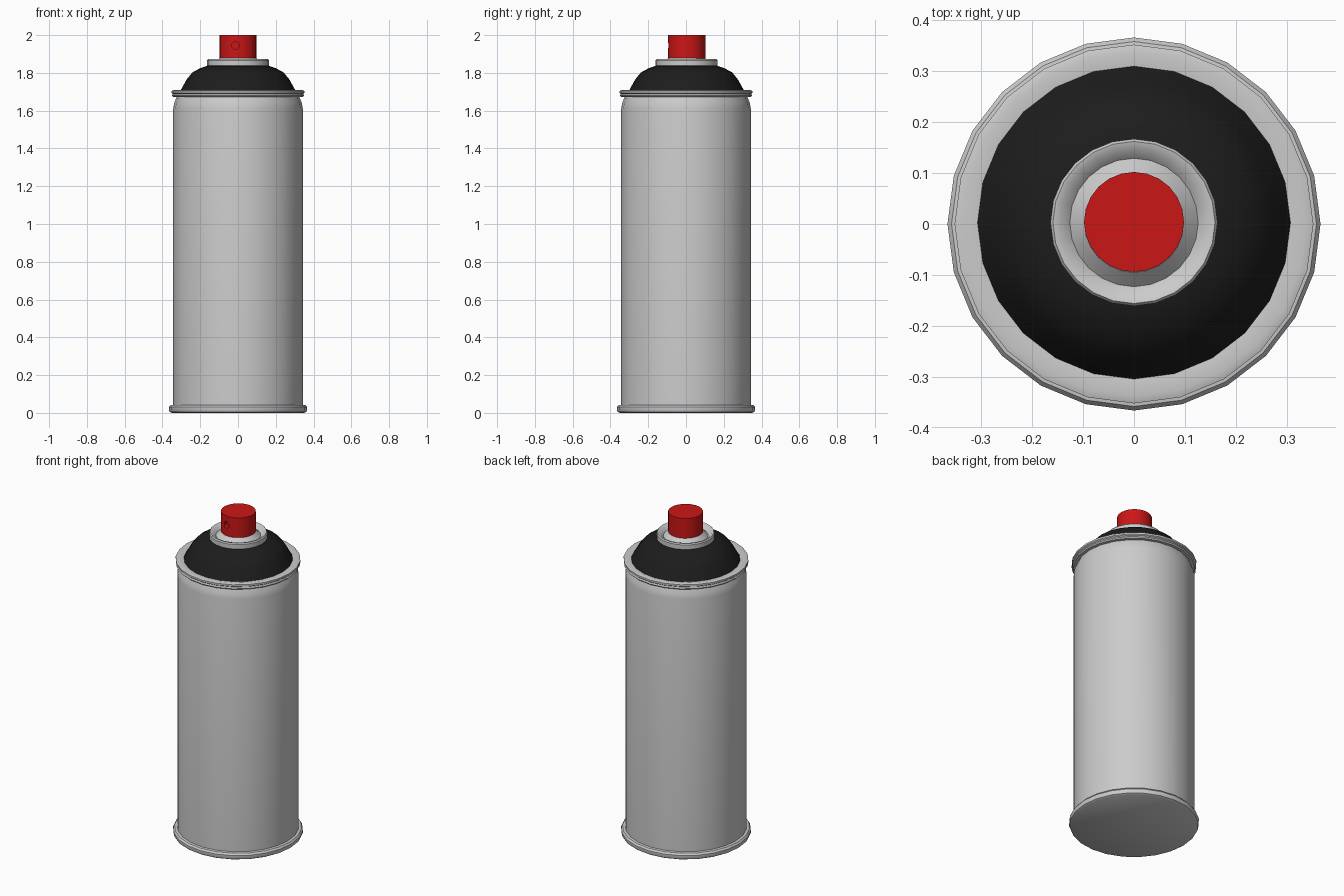
import bpy, bmesh
from math import radians, sin, cos, tau

if "Cube" in bpy.data.objects:
    bpy.data.objects.remove(bpy.data.objects["Cube"])

SIDES = 24


def material(name, color):
    m = bpy.data.materials.new(name)
    m.diffuse_color = color
    m.use_nodes = True
    m.node_tree.nodes["Principled BSDF"].inputs["Base Color"].default_value = m.diffuse_color
    return m


def lathe(name, profile, mat=None, y=0.0, angle=35):
    """Revolve (radius, z) points; ends with radius 0 close to a cap."""
    bm = bmesh.new()
    rings = [[bm.verts.new((r * cos(tau * i / SIDES), y + r * sin(tau * i / SIDES), z))
              for i in range(SIDES)] for r, z in profile]
    for a, b in zip(rings, rings[1:]):
        for i in range(SIDES):
            j = (i + 1) % SIDES
            bm.faces.new((a[i], a[j], b[j], b[i]))
    bm.faces.new(rings[0][::-1])
    bm.faces.new(rings[-1])
    bmesh.ops.recalc_face_normals(bm, faces=bm.faces)
    me = bpy.data.meshes.new(name)
    bm.to_mesh(me)
    bm.free()
    ob = bpy.data.objects.new(name, me)
    bpy.context.collection.objects.link(ob)
    if mat:
        me.materials.append(mat)
    bpy.ops.object.select_all(action='DESELECT')
    bpy.context.view_layer.objects.active = ob
    ob.select_set(True)
    bpy.ops.object.shade_smooth_by_angle(angle=radians(angle))
    return ob


black = material("black_paint", (0.012, 0.012, 0.012, 1))
red = material("red_plastic", (0.6, 0.008, 0.008, 1))

# Can body with rolled bottom and top rims
lathe("can_body", [
    (0.352, 0.0), (0.362, 0.006), (0.366, 0.016), (0.366, 0.03), (0.358, 0.041),
    (0.343, 0.043), (0.343, 1.61), (0.338, 1.64), (0.325, 1.672),
    (0.343, 1.672), (0.350, 1.679), (0.346, 1.689), (0.352, 1.694),
    (0.352, 1.705), (0.337, 1.71), (0.306, 1.703)])

# Domed shoulder
lathe("shoulder_dome", [
    (0.309, 1.70), (0.299, 1.716), (0.272, 1.765), (0.242, 1.802),
    (0.200, 1.825), (0.155, 1.840)], black, 0.003)

# Valve cup: rolled collar with a dished middle rising to the stem
lathe("valve_cup", [
    (0.155, 1.832), (0.164, 1.838), (0.164, 1.866), (0.159, 1.873),
    (0.146, 1.870), (0.126, 1.850), (0.098, 1.878), (0.085, 1.880)], None, 0.003)

# Spray button
button = lathe("spray_button", [(0.098, 1.875), (0.098, 2.0)], red, 0.004)

# Spray opening, cut into the front of the button
bpy.ops.mesh.primitive_cylinder_add(vertices=12, radius=0.02, depth=0.05,
                                    location=(-0.014, -0.09, 1.945),
                                    rotation=(radians(90), 0, 0))
cutter = bpy.context.object
cutter.name = "opening_cutter"
cutter.data.materials.append(red)
cutter.hide_render = True
cutter.display_type = 'WIRE'
cut = button.modifiers.new("spray_opening", 'BOOLEAN')
cut.operation = 'DIFFERENCE'
cut.object = cutter
cut.solver = 'EXACT'
